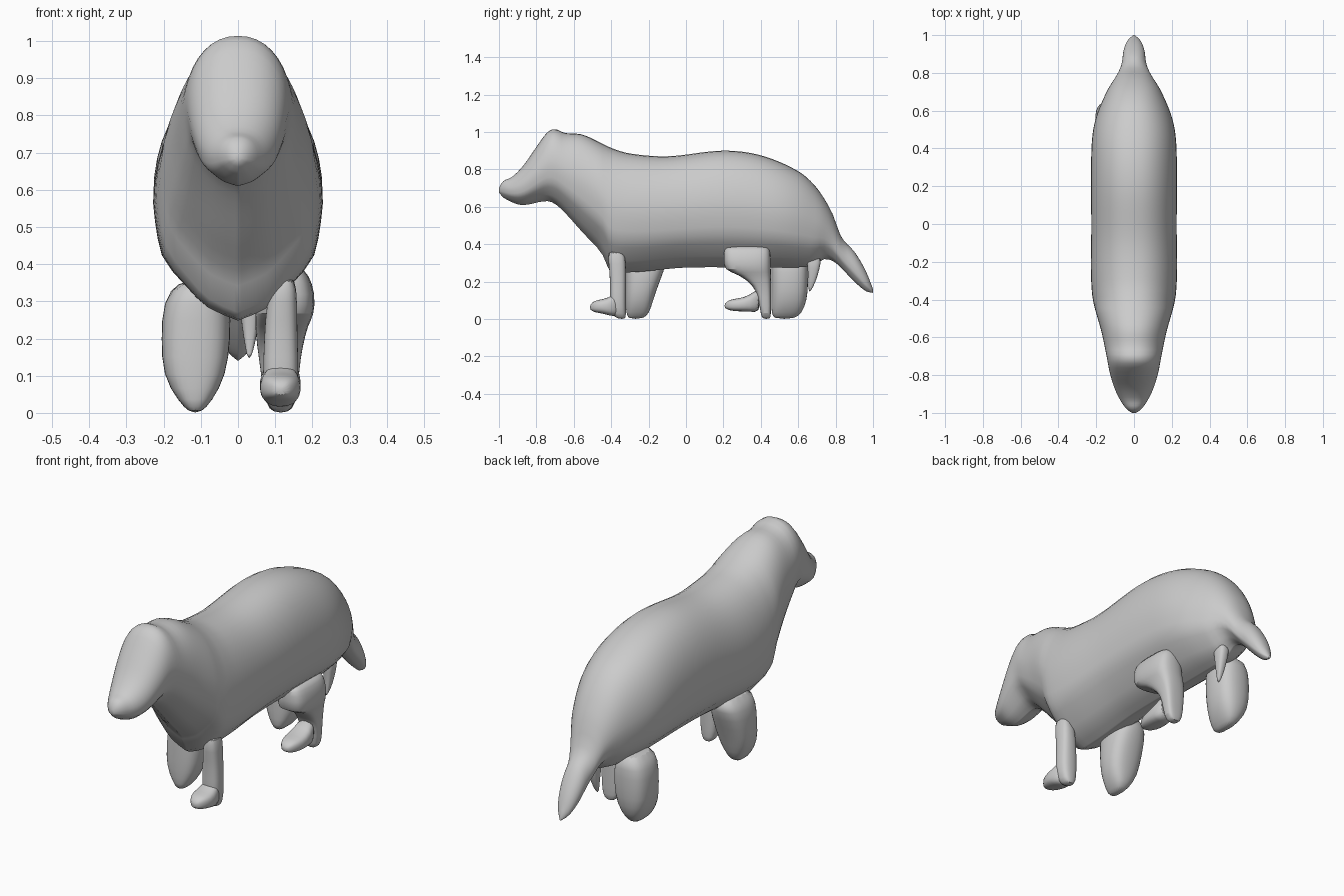
import bpy
import math

cube = bpy.data.objects.get("Cube")
if cube:
    bpy.data.objects.remove(cube, do_unlink=True)

grey = bpy.data.materials.new("plain grey")
grey.use_nodes = True
grey.diffuse_color = (0.6, 0.6, 0.6, 1)
grey.node_tree.nodes["Principled BSDF"].inputs["Base Color"].default_value = (0.6, 0.6, 0.6, 1)


def curve(points, t):
    """Smooth curve through (position, value) points."""
    def slope(i):
        a, b = points[max(i - 1, 0)], points[min(i + 1, len(points) - 1)]
        return (b[1] - a[1]) / (b[0] - a[0])
    i = max(k for k in range(len(points) - 1) if k == 0 or points[k][0] <= t)
    (p, a), (q, b) = points[i], points[i + 1]
    h = q - p
    s = min(max((t - p) / h, 0), 1)
    r = 1 - s
    return (a * r * r * (1 + 2 * s) + b * s * s * (1 + 2 * r)
            + h * s * r * (slope(i) * r - slope(i + 1) * s))


def skin(name, rings, smooth=0):
    """Join equal rings of points into one closed smooth surface."""
    n = len(rings[0])
    faces = [(r * n + i, r * n + (i + 1) % n, (r + 1) * n + (i + 1) % n, (r + 1) * n + i)
             for r in range(len(rings) - 1) for i in range(n)]
    faces += [tuple(range(n))[::-1], tuple(range(len(rings) * n - n, len(rings) * n))]
    mesh = bpy.data.meshes.new(name)
    mesh.from_pydata([p for ring in rings for p in ring], [], faces)
    mesh.materials.append(grey)
    obj = bpy.data.objects.new(name, mesh)
    bpy.context.collection.objects.link(obj)
    bpy.ops.object.select_all(action='DESELECT')
    obj.select_set(True)
    bpy.context.view_layer.objects.active = obj
    bpy.ops.object.mode_set(mode='EDIT')
    bpy.ops.mesh.select_all(action='SELECT')
    bpy.ops.mesh.normals_make_consistent(inside=False)
    bpy.ops.object.mode_set(mode='OBJECT')
    bpy.ops.object.shade_smooth_by_angle(angle=math.radians(50))
    if smooth:
        obj.modifiers.new("rounding", 'SUBSURF').levels = smooth
        obj.modifiers["rounding"].render_levels = smooth
    return obj


def limb(name, sections, upright=True, power=0.75):
    """Skin rounded boxes given as (position, x0, x1, low, high) along z or y."""
    rings = []
    for pos, x0, x1, low, high in sections:
        ring = []
        for i in range(16):
            a = math.tau * i / 16
            u, v = (math.copysign(abs(f) ** power, f) for f in (math.cos(a), math.sin(a)))
            x = (x0 + x1 + (x1 - x0) * u) / 2
            w = (low + high + (high - low) * v) / 2
            ring.append((x, w, pos) if upright else (x, pos, w))
        rings.append(ring)
    return skin(name, rings, smooth=1)


# Head, trunk and tail: back line, belly line and half width along y
back = [(-1, .7), (-.98, .735), (-.93, .76), (-.87, .82), (-.8, .92), (-.74, 1), (-.7, 1.015),
        (-.65, .995), (-.55, .985), (-.4, .915), (-.3, .885), (-.1, .87), (.2, .9), (.4, .875),
        (.6, .79), (.7, .7), (.78, .57), (.83, .44), (.9, .36), (.96, .26), (1, .16)]
belly = [(-1, .675), (-.97, .645), (-.88, .61), (-.74, .63), (-.68, .6), (-.55, .46),
         (-.45, .35), (-.41, .265), (-.3, .25), (0, .275), (.5, .275), (.68, .285),
         (.74, .32), (.8, .3), (.9, .2), (.96, .15), (1, .14)]
width = [(-1, .01), (-.98, .04), (-.9, .09), (-.8, .125), (-.7, .145), (-.58, .17), (-.37, .222),
         (0, .226), (.4, .225), (.55, .205), (.7, .145), (.8, .085), (.85, .065),
         (.92, .055), (.97, .035), (1, .005)]
keel = [(0, 1), (.25, .96), (.48, .88), (.68, .66), (.9, .34), (1, 0)]
rings = []
for k in range(81):
    y = -math.cos(math.pi * k / 80) * .55 + (k / 40 - 1) * .45
    top, low, half = (curve(line, y) for line in (back, belly, width))
    mid, tall = (top + low) / 2, (top - low) / 2
    ring = []
    for i in range(40):
        a = math.tau * i / 40
        c, s = math.cos(a), math.sin(a)
        if s >= 0:
            ring.append((half * math.copysign(abs(c) ** .9, c), y, mid + tall * s))
        else:
            # Flatter flank and keeled underside
            ring.append((half * math.copysign(curve(keel, -s), c), y, mid + tall * s))
    rings.append(ring)
skin("body", rings)

# Left legs: slender columns with forward paws
limb("front_left_leg", [(0, .1, .13, -.36, -.325), (.02, .075, .155, -.4, -.32),
                        (.1, .065, .165, -.41, -.32), (.2, .07, .16, -.405, -.32),
                        (.3, .075, .16, -.415, -.32), (.37, .1, .155, -.42, -.33)])
limb("front_left_paw", [(-.515, .1, .13, .05, .075), (-.49, .075, .155, .035, .1),
                        (-.45, .055, .17, .03, .105), (-.4, .06, .17, .015, .12),
                        (-.35, .08, .15, .01, .16)], upright=False)
limb("hind_left_leg", [(0, .1, .13, .41, .45), (.02, .07, .16, .4, .455),
                       (.12, .06, .165, .385, .455), (.18, .05, .175, .36, .455),
                       (.24, .045, .19, .28, .455), (.26, .045, .205, .2, .455),
                       (.32, .05, .21, .2, .455), (.375, .06, .19, .2, .45),
                       (.39, .08, .17, .22, .44)], power=.6)
limb("hind_left_paw", [(.205, .1, .13, .06, .08), (.23, .075, .155, .045, .105),
                       (.28, .055, .17, .04, .11), (.34, .06, .17, .04, .125),
                       (.4, .07, .16, .03, .18)], upright=False)

# Right legs: broad tapering blades
limb("front_right_leg", [(0, -.13, -.1, -.31, -.23), (.03, -.16, -.07, -.32, -.195),
                         (.1, -.205, -.03, -.325, -.175), (.2, -.208, -.018, -.325, -.14),
                         (.3, -.205, -.018, -.325, -.1), (.36, -.16, -.05, -.32, -.1)])
limb("hind_right_leg", [(0, -.13, -.1, .47, .58), (.03, -.16, -.07, .455, .62),
                        (.1, -.205, -.03, .455, .65), (.2, -.208, -.018, .455, .655),
                        (.3, -.205, -.018, .455, .655), (.36, -.16, -.05, .46, .64)])

# Small spur under the tail root
limb("spur", [(.145, .025, .035, .655, .665), (.2, .015, .05, .655, .695),
              (.27, .005, .06, .65, .715), (.34, 0, .065, .64, .73)])
